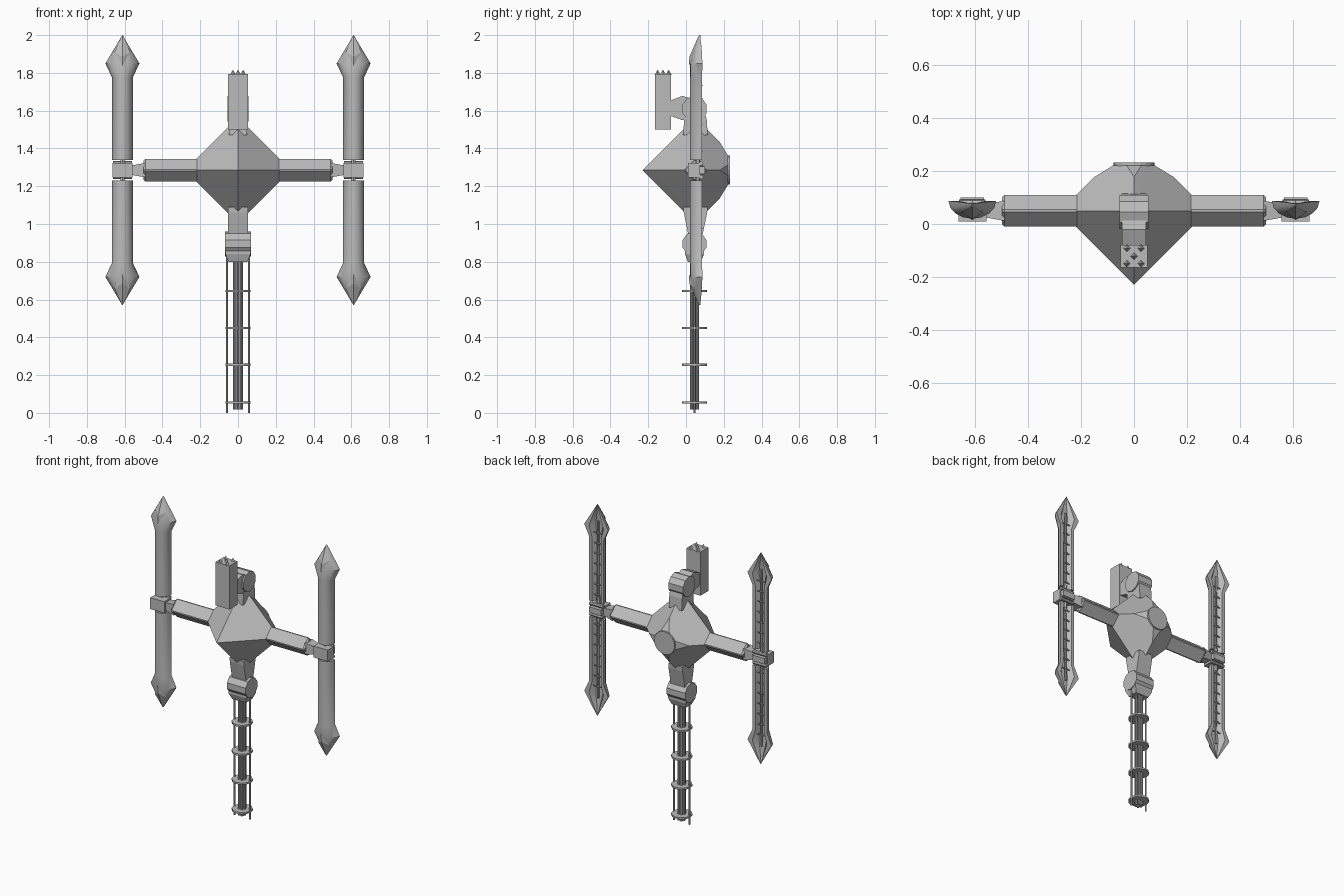
import bpy, bmesh, math
from mathutils import Vector, Matrix

if "Cube" in bpy.data.objects:
    bpy.data.objects.remove(bpy.data.objects["Cube"])

grey = bpy.data.materials.new("hull_grey")
grey.diffuse_color = (0.5, 0.5, 0.5, 1)
grey.use_nodes = True
grey.node_tree.nodes["Principled BSDF"].inputs["Base Color"].default_value = grey.diffuse_color
CY, CZ = 0.05, 1.285          # body centre in y and z


def finish(name, bm, smooth=False):
    bmesh.ops.recalc_face_normals(bm, faces=bm.faces)
    me = bpy.data.meshes.new(name)
    bm.to_mesh(me)
    bm.free()
    me.materials.append(grey)
    ob = bpy.data.objects.new(name, me)
    bpy.context.collection.objects.link(ob)
    if smooth:
        bpy.ops.object.select_all(action='DESELECT')
        ob.select_set(True)
        bpy.context.view_layer.objects.active = ob
        bpy.ops.object.shade_smooth_by_angle(angle=math.radians(32))
    return ob


def hull(name, pts):
    bm = bmesh.new()
    for p in pts:
        bm.verts.new(p)
    bmesh.ops.convex_hull(bm, input=bm.verts[:])
    bmesh.ops.dissolve_limit(bm, angle_limit=0.01, verts=bm.verts[:], edges=bm.edges[:])
    return finish(name, bm)


def box(name, x0, x1, y0, y1, z0, z1):
    return hull(name, [(x, y, z) for x in (x0, x1) for y in (y0, y1) for z in (z0, z1)])


def rod(name, a, b, r, sides=8, r2=None, smooth=False):
    a, b = Vector(a), Vector(b)
    d = b - a
    bm = bmesh.new()
    m = Matrix.Translation((a + b) / 2) @ d.to_track_quat('Z', 'Y').to_matrix().to_4x4()
    bmesh.ops.create_cone(bm, cap_ends=True, segments=sides, radius1=r,
                          radius2=r if r2 is None else r2, depth=d.length, matrix=m)
    return finish(name, bm, smooth)


def loft(name, rings, smooth=False):
    bm = bmesh.new()
    vs = [[bm.verts.new(p) for p in ring] for ring in rings]
    n = len(vs[0])
    for a, b in zip(vs, vs[1:]):
        for i in range(n):
            j = (i + 1) % n
            bm.faces.new((a[i], a[j], b[j], b[i]))
    bm.faces.new(vs[0])
    bm.faces.new(vs[-1])
    return finish(name, bm, smooth)


# body: octahedron with the rear point cut off
pts = [(0, CY - 0.28, CZ)]
for s in (1, -1):
    pts += [(0.28 * s, CY, CZ), (0, CY, CZ + 0.28 * s),
            (0.15 * s, 0.178, CZ), (0, 0.178, CZ + 0.15 * s)]
    for t in (1, -1):
        pts += [(0.028 * s, 0.222, CZ + 0.078 * t), (0.078 * s, 0.222, CZ + 0.028 * t)]
hull("body", pts)
rod("rear_hatch", (0, 0.21, CZ), (0, 0.232, CZ), 0.077, 20)


def blade(name, cx, up):
    """Curved shell with a flared pointed end and a hollow back."""
    rings = []
    for h, w, yf, ye in ((0.055, 0.055, 0.02, 0.085), (0.49, 0.055, 0.02, 0.085),
                         (0.565, 0.09, 0.02, 0.087), (0.64, 0.045, 0.04, 0.083),
                         (0.715, 0.001, 0.07, 0.076)):
        z = CZ + up * h
        arc = [(cx + w * math.cos(math.pi * i / 8),
                ye - (ye - yf) * math.sin(math.pi * i / 8), z) for i in range(9)]
        back = [(cx + w * k, ye - (ye - yf) * d, z)
                for k, d in ((-0.6, 0.0), (-0.3, 0.5), (0.3, 0.5), (0.6, 0.0))]
        rings.append(arc + back)
    loft(name, rings, True)
    # raised facet on the point
    hull(name + "_facet", [(cx, 0.066, CZ + up * 0.71), (cx - 0.042, 0.045, CZ + up * 0.625),
                           (cx + 0.042, 0.045, CZ + up * 0.625), (cx, 0.015, CZ + up * 0.55),
                           (cx, 0.018, CZ + up * 0.60)])
    # rear spine and pins
    rod(name + "_spine", (cx, 0.062, CZ + up * 0.06), (cx, 0.066, CZ + up * 0.6), 0.007, 6)
    for i in range(7):
        z = CZ + up * (0.10 + 0.07 * i)
        rod(name + "_pin", (cx - 0.03, 0.07, z), (cx + 0.03, 0.07, z), 0.004, 5)
        rod(name + "_spike", (cx, 0.06, z), (cx, 0.092, z), 0.005, 4, 0)


for s, side in ((1, "right"), (-1, "left")):
    # diamond section arm with trimmed edges
    rings = []
    for x, r in ((0.2, 0.06), (0.49, 0.06), (0.5, 0.05)):
        c = 0.004
        sec = [(r, -c), (r, c), (c, r), (-c, r), (-r, c), (-r, -c), (-c, -r), (c, -r)]
        rings.append([(s * x, CY + a, CZ + b) for a, b in sec])
    loft(side + "_arm", rings)
    # tapered connector and blade clamp
    loft(side + "_connector", [[(s * x, CY + a * r, CZ + b * r)
         for a, b in ((-1, -1), (1, -1), (1, 1), (-1, 1))] for x, r in ((0.49, 0.038), (0.57, 0.024))])
    cx = 0.612 * s
    box(side + "_clamp", cx - 0.053, cx + 0.053, 0.01, 0.075, CZ - 0.04, CZ + 0.037)
    box(side + "_clamp_back", cx - 0.045, cx + 0.045, 0.06, 0.10, CZ - 0.02, CZ + 0.02)
    for t in (1, -1):
        rod(side + "_clamp_pin", (cx - 0.05, 0.08, CZ + 0.036 * t),
            (cx + 0.05, 0.08, CZ + 0.036 * t), 0.012, 8)
        rod(side + "_clamp_link", (cx, 0.062, CZ), (cx, 0.062, CZ + 0.08 * t), 0.012, 6)
        blade(side + ("_upper_blade" if t > 0 else "_lower_blade"), cx, t)

# upper neck, hub and launcher
loft("upper_neck", [[(-0.048, CY - d, z), (0.048, CY - d, z), (0.048, CY + d, z), (-0.048, CY + d, z)]
                    for z, d in ((1.47, 0.065), (1.55, 0.06), (1.61, 0.045))])
rod("upper_hub", (-0.055, 0.045, 1.61), (0.055, 0.045, 1.61), 0.068, 10)
loft("launcher_mount", [[(-0.045, y, z0), (0.045, y, z0), (0.045, y, z1), (-0.045, y, z1)]
                        for y, z0, z1 in ((-0.09, 1.575, 1.65), (-0.02, 1.55, 1.678), (0.04, 1.56, 1.66))])
box("launcher", -0.052, 0.052, -0.165, -0.08, 1.5, 1.795)
for x, y in ((-0.027, -0.092), (0.027, -0.092), (0, -0.122), (-0.027, -0.15), (0.027, -0.15)):
    rod("launcher_tip", (x, y, 1.79), (x, y, 1.817), 0.016, 4, 0)

# lower neck, hub and socket
loft("lower_neck", [[(-0.053, CY - d, z), (0.053, CY - d, z), (0.053, CY + d, z), (-0.053, CY + d, z)]
                    for z, d in ((1.09, 0.064), (1.06, 0.062), (0.93, 0.035))])
rod("lower_hub", (-0.07, 0.045, 0.895), (0.07, 0.045, 0.895), 0.066, 10)
loft("barrel_socket", [[(-w, 0.045 - d, z), (w, 0.045 - d, z), (w, 0.045 + d, z), (-w, 0.045 + d, z)]
                       for z, w, d in ((0.80, 0.05, 0.035), (0.84, 0.067, 0.05), (0.88, 0.067, 0.05))])

# barrel cluster, outer rods and rings
for i in range(6):
    a = math.pi / 3 * i
    x, y = 0.019 * math.cos(a), 0.045 + 0.019 * math.sin(a)
    rod("barrel", (x, y, 0.018), (x, y, 0.82), 0.0085, 8)
for s in (1, -1):
    rod("outer_rod", (0.058 * s, 0.045, 0), (0.058 * s, 0.045, 0.83), 0.005, 6)
for z in (0.055, 0.255, 0.45, 0.645):
    rod("barrel_ring", (0, 0.045, z - 0.006), (0, 0.045, z + 0.006), 0.065, 12)
